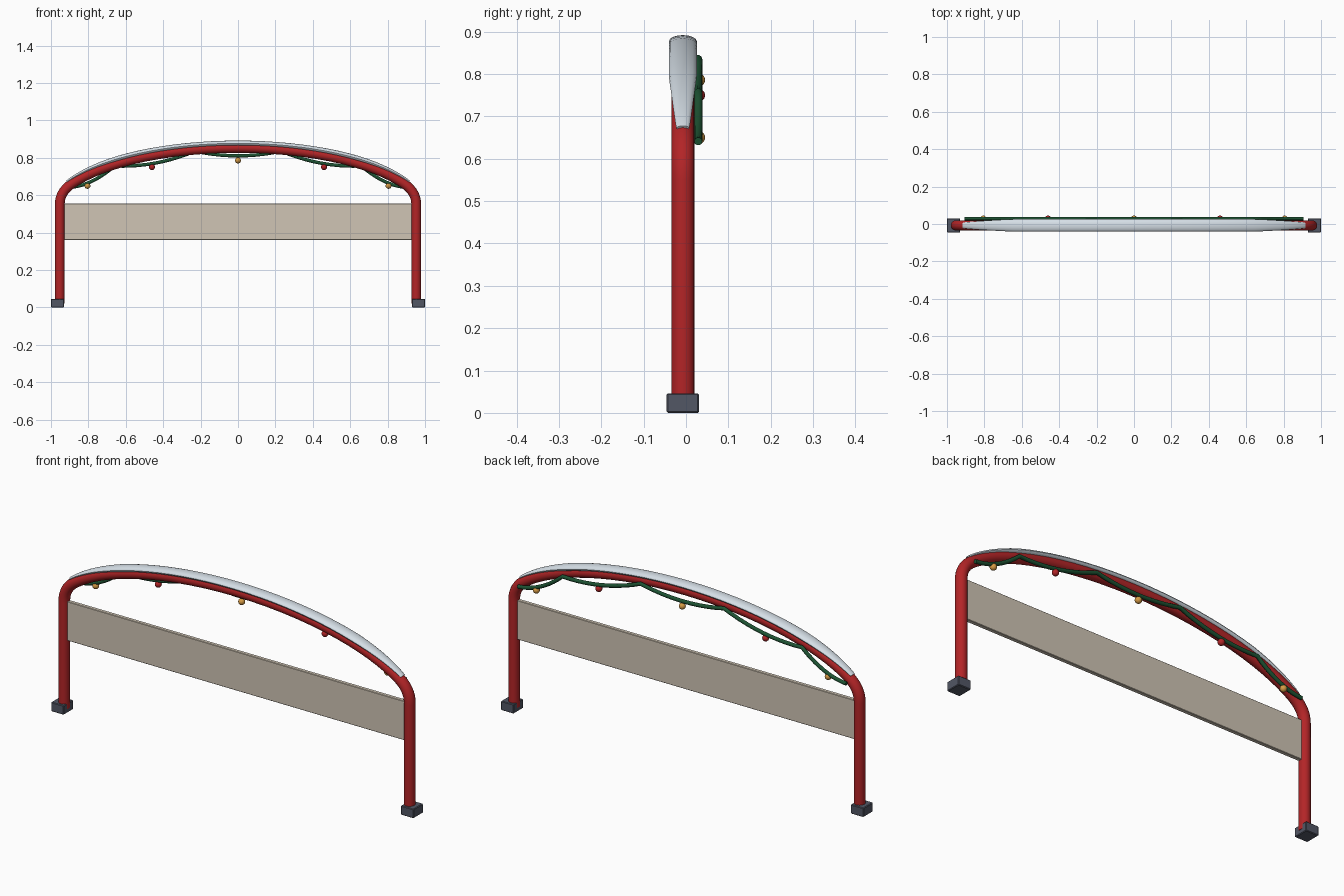
import bpy, bmesh, math
from mathutils import Vector

if "Cube" in bpy.data.objects:
    bpy.data.objects.remove(bpy.data.objects["Cube"], do_unlink=True)

Y = -0.0075          # depth of the frame centre line
GARLAND_Y = 0.029


def material(name, r, g, b):
    m = bpy.data.materials.new(name)
    m.use_nodes = True
    m.diffuse_color = (r, g, b, 1)
    node = next(n for n in m.node_tree.nodes if n.type == 'BSDF_PRINCIPLED')
    node.inputs["Base Color"].default_value = (r, g, b, 1)
    return m


RED = material("red paint", 0.45, 0.018, 0.02)
SLATE = material("slate grey", 0.085, 0.095, 0.13)
BEIGE = material("beige panel", 0.63, 0.56, 0.46)
SNOW = material("snow white", 0.78, 0.86, 0.93)
GREEN = material("pine green", 0.012, 0.085, 0.032)
GOLD = material("gold", 0.68, 0.33, 0.06)


def arch_z(x):
    return 0.498 + 0.355 * math.sqrt(1 - x * x)


def finish(name, bm, mat, smooth=True):
    bmesh.ops.recalc_face_normals(bm, faces=bm.faces)
    me = bpy.data.meshes.new(name)
    bm.to_mesh(me)
    bm.free()
    me.materials.append(mat)
    ob = bpy.data.objects.new(name, me)
    bpy.context.collection.objects.link(ob)
    if smooth:
        bpy.ops.object.select_all(action='DESELECT')
        ob.select_set(True)
        bpy.context.view_layer.objects.active = ob
        bpy.ops.object.shade_smooth_by_angle(angle=math.radians(40))
    return ob


def sweep(name, path, mat, size, sides=16, lift=0.0):
    """Sweep an ellipse along a path in the xz plane; size(i) gives half depth and half height."""
    bm = bmesh.new()
    rings = []
    for i, p in enumerate(path):
        t = (path[min(i + 1, len(path) - 1)] - path[max(i - 1, 0)]).normalized()
        n = Vector((-t.z, 0, t.x))
        w, h = size(i)
        ring = []
        for k in range(sides):
            a = 2 * math.pi * k / sides
            ring.append(bm.verts.new(p + n * (lift + h * math.sin(a)) + Vector((0, w * math.cos(a), 0))))
        rings.append(ring)
    for a, b in zip(rings, rings[1:]):
        for k in range(sides):
            j = (k + 1) % sides
            bm.faces.new((a[k], a[j], b[j], b[k]))
    bm.faces.new(rings[0])
    bm.faces.new(rings[-1])
    return finish(name, bm, mat)


def box(name, centre, dims, mat, bevel):
    bm = bmesh.new()
    bmesh.ops.create_cube(bm, size=1)
    for v in bm.verts:
        v.co = Vector(c + d * q for c, d, q in zip(centre, dims, v.co))
    bmesh.ops.bevel(bm, geom=bm.edges[:], offset=bevel, segments=1, affect='EDGES')
    return finish(name, bm, mat, smooth=False)


# Bent tube frame: leg, rounded shoulder, arch, then mirrored
LEG_X, BEND_X = 0.953, 0.89
start, knee, end = (Vector(p) for p in ((-LEG_X, Y, 0.55), (-LEG_X, Y, 0.617), (-BEND_X, Y, arch_z(BEND_X))))
half = [Vector((-LEG_X, Y, 0.02))]
for i in range(9):
    t = i / 8
    half.append(start * (1 - t) ** 2 + knee * 2 * t * (1 - t) + end * t * t)
for i in range(1, 17):
    x = -BEND_X * math.cos(math.pi / 2 * i / 16)
    half.append(Vector((x, Y, arch_z(x))))
frame_path = half + [Vector((-p.x, p.y, p.z)) for p in reversed(half[:-1])]
sweep("tube_frame", frame_path, RED, lambda i: (0.0272, 0.0262), 20)

# Feet
for side, label in ((1, "left"), (-1, "right")):
    box(label + "_foot", (side * 0.965, Y, 0.023), (0.07, 0.076, 0.046), SLATE, 0.003)

# Panel between the legs
box("cross_panel", (0, Y, 0.458), (1.87, 0.02, 0.195), BEIGE, 0.002)

# Snow cap lying on the arch, tapered towards both ends
TIP = 0.9
xs = [-TIP * math.cos(math.pi * i / 40) for i in range(41)]


def snow_size(i):
    s = 0.45 + 0.55 * min(1, (TIP - abs(xs[i])) / 0.25) ** 0.7
    return 0.033 * s, 0.0145 * s


sweep("snow_cap", [Vector((x, Y, arch_z(x))) for x in xs], SNOW, snow_size, 16, lift=0.0245)

# Garland: sagging swags between hooks on the back of the arch
hooks = [-0.905, -0.66, -0.23, 0.23, 0.66, 0.905]
garland = []
for a, b in zip(hooks, hooks[1:]):
    for i in range(10):
        t = i / 10
        z = arch_z(a) * (1 - t) + arch_z(b) * t - 0.008 - 0.1 * t * (1 - t)
        garland.append(Vector((a + (b - a) * t, GARLAND_Y, z)))
garland.append(Vector((hooks[-1], GARLAND_Y, arch_z(hooks[-1]) - 0.008)))
sweep("garland", garland, GREEN, lambda i: (0.0095, 0.0095), 10)


# Baubles hanging from the swags
def bauble(name, x, z, mat):
    bm = bmesh.new()
    bmesh.ops.create_uvsphere(bm, u_segments=16, v_segments=10, radius=0.016)
    bmesh.ops.translate(bm, verts=bm.verts, vec=(x, GARLAND_Y, z))
    finish(name, bm, mat)


bauble("middle_bauble", 0, 0.786, GOLD)
for side, label in ((1, "left"), (-1, "right")):
    bauble(label + "_inner_bauble", side * 0.46, 0.75, RED)
    bauble(label + "_outer_bauble", side * 0.805, 0.65, GOLD)
